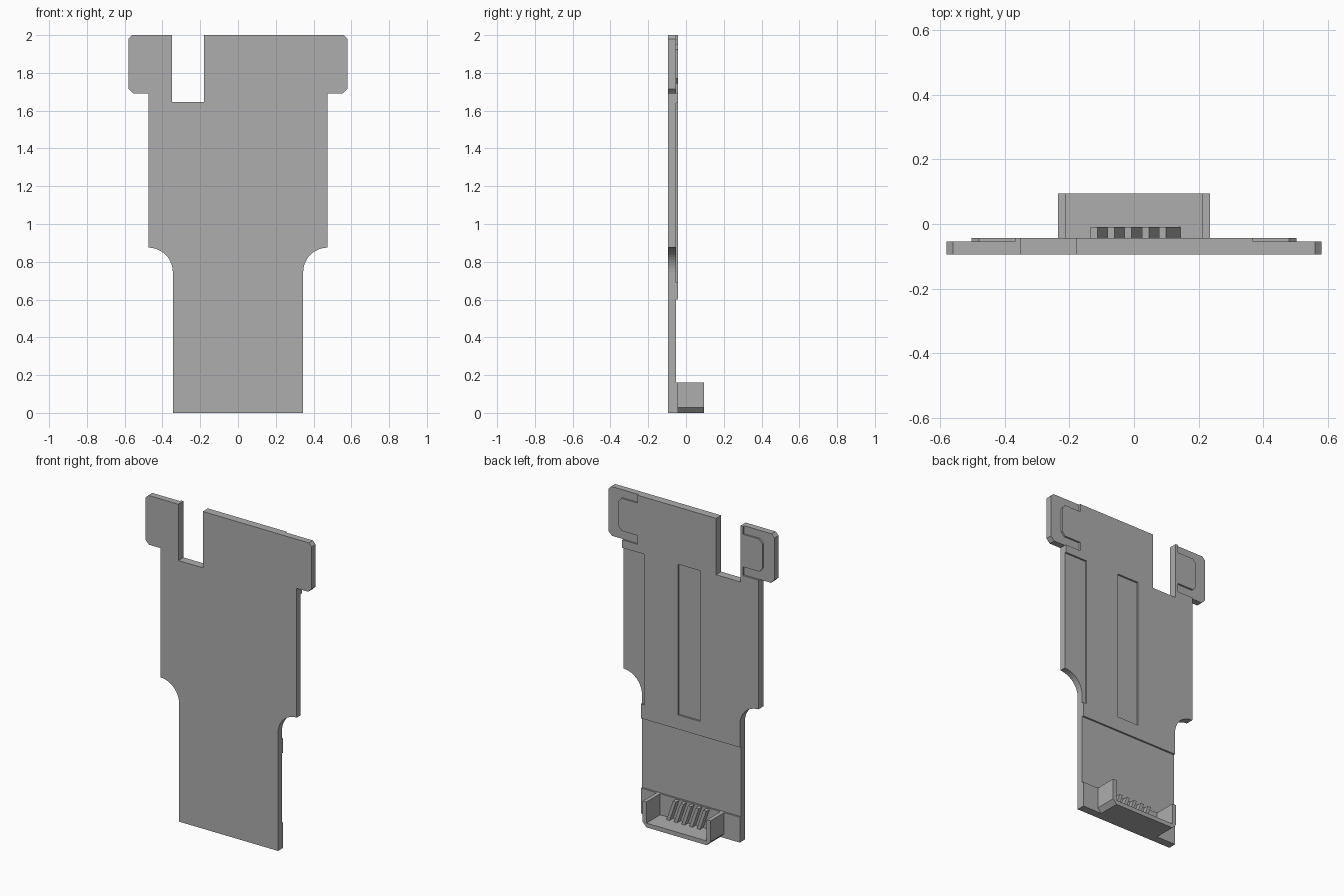
import bpy, bmesh, math

cube = bpy.data.objects.get("Cube")
if cube:
    bpy.data.objects.remove(cube, do_unlink=True)

grey = bpy.data.materials.new("plain grey")
grey.use_nodes = True
grey.diffuse_color = (0.42, 0.42, 0.42, 1)
grey.node_tree.nodes["Principled BSDF"].inputs["Base Color"].default_value = (0.42, 0.42, 0.42, 1)

FRONT, LOW, HIGH, BACK = -0.094, -0.054, -0.043, 0.094


def prism(name, outline, y0, y1):
    """Extrude an (x, z) outline along y."""
    bm = bmesh.new()
    face = bm.faces.new([bm.verts.new((x, y0, z)) for x, z in outline])
    ext = bmesh.ops.extrude_face_region(bm, geom=[face])
    moved = [v for v in ext["geom"] if isinstance(v, bmesh.types.BMVert)]
    bmesh.ops.translate(bm, verts=moved, vec=(0, y1 - y0, 0))
    bmesh.ops.recalc_face_normals(bm, faces=bm.faces)
    mesh = bpy.data.meshes.new(name)
    bm.to_mesh(mesh)
    bm.free()
    mesh.materials.append(grey)
    ob = bpy.data.objects.new(name, mesh)
    bpy.context.collection.objects.link(ob)
    return ob


def rect(x0, x1, z0, z1):
    return [(x0, z0), (x1, z0), (x1, z1), (x0, z1)]


def mirror(points):
    return [(-x, z) for x, z in reversed(points)]


# Plate outline: narrow tail, concave shoulders, chamfered ears, top notch
R = 0.13
shoulder = [(0.475 - R * math.cos(a), 0.745 + R * math.sin(a))
            for a in [math.radians(90 * i / 12) for i in range(13)]]
side = [(0.345, 0)] + shoulder + [(0.475, 1.69), (0.555, 1.69), (0.58, 1.715),
                                  (0.58, 1.98), (0.56, 2)]
notch = [(-0.18, 2), (-0.18, 1.645), (-0.35, 1.645), (-0.35, 2)]
plate = prism("plate", side + notch + mirror(side), FRONT, HIGH)

# Shallow recesses in the back of the plate
ear = [(0.368, 2.1), (0.368, 1.95), (0.48, 1.95), (0.503, 1.925), (0.503, 1.77),
       (0.48, 1.745), (0.368, 1.745), (0.368, 1.69), (0.475, 1.69),
       (0.475, 1.6), (0.7, 1.6), (0.7, 2.1)]
ear[8:11] = [(0.7, 1.69)]
recesses = {
    "tail_recess": rect(-0.6, 0.6, 0.16, 0.6),
    "edge_recess": rect(0.32, 0.6, 0.69, 1.64),
    "centre_slot": rect(-0.066, 0.085, 0.69, 1.64),
    "left_ear_recess": ear,
    "right_ear_recess": mirror(ear),
}
for name, outline in recesses.items():
    cutter = prism(name, outline, LOW, 0)
    cutter.hide_render = True
    mod = plate.modifiers.new(name, "BOOLEAN")
    mod.operation = "DIFFERENCE"
    mod.solver = "EXACT"
    mod.object = cutter
    bpy.context.view_layer.objects.active = plate
    bpy.ops.object.modifier_apply(modifier=name)
    bpy.data.objects.remove(cutter, do_unlink=True)

# Connector tray: thin floor with chamfered ends and two side walls
half = [(0.21, 0), (0.236, 0.028), (0.236, 0.16), (0.21, 0.16), (0.21, 0.027)]
prism("connector_tray", half + mirror(half), HIGH - 0.005, BACK)

# Five slanted contact ribs
for i in range(5):
    x = -0.135 + 0.053 * i
    prism(f"contact_rib_{i + 1}",
          [(x, 0.155), (x + 0.022, 0.155), (x + 0.069, 0.02), (x + 0.047, 0.02)],
          HIGH - 0.005, -0.01)
